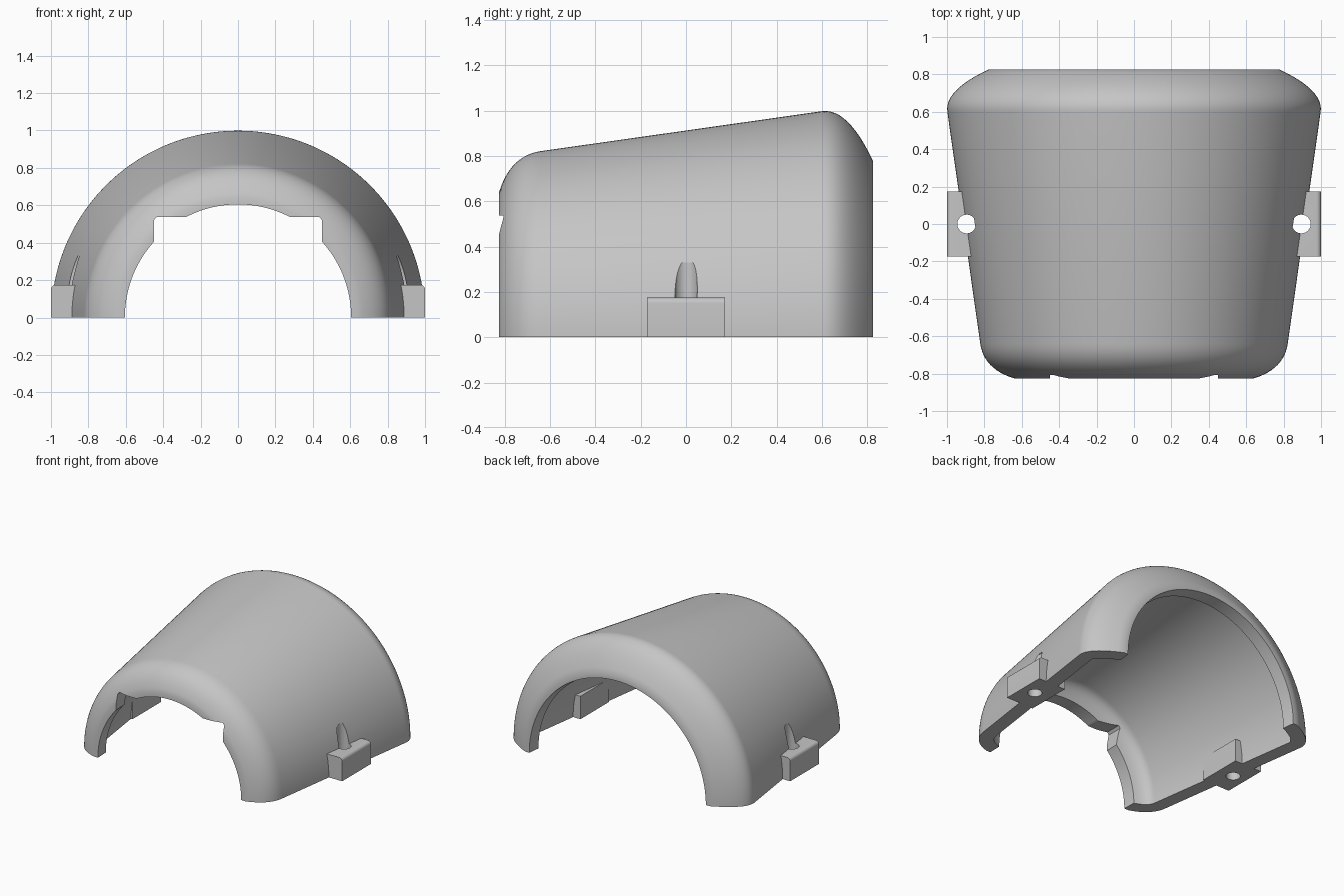
import bpy, bmesh, math
from mathutils import Vector

cube = bpy.data.objects.get("Cube")
if cube:
    bpy.data.objects.remove(cube, do_unlink=True)

grey = bpy.data.materials.new("plain grey")
grey.use_nodes = True
COLOUR = (0.56, 0.56, 0.56, 1)
grey.diffuse_color = COLOUR
grey.node_tree.nodes["Principled BSDF"].inputs["Base Color"].default_value = COLOUR


def finish(bm, name):
    bmesh.ops.recalc_face_normals(bm, faces=bm.faces)
    mesh = bpy.data.meshes.new(name)
    bm.to_mesh(mesh)
    bm.free()
    mesh.materials.append(grey)
    obj = bpy.data.objects.new(name, mesh)
    bpy.context.collection.objects.link(obj)
    return obj


def prism(name, outline, y0, y1):
    """Extrude an (x, z) outline from y0 to y1."""
    bm = bmesh.new()
    face = bm.faces.new([bm.verts.new((x, y0, z)) for x, z in outline])
    out = bmesh.ops.extrude_face_region(bm, geom=[face])
    verts = [g for g in out["geom"] if isinstance(g, bmesh.types.BMVert)]
    bmesh.ops.translate(bm, verts=verts, vec=(0, y1 - y0, 0))
    return finish(bm, name)


def cut(obj, cutter):
    mod = obj.modifiers.new("cut", "BOOLEAN")
    mod.operation = "DIFFERENCE"
    mod.solver = "EXACT"
    mod.object = cutter
    bpy.context.view_layer.update()
    graph = bpy.context.evaluated_depsgraph_get()
    mesh = bpy.data.meshes.new_from_object(obj.evaluated_get(graph))
    obj.modifiers.clear()
    obj.data = mesh


def bezier(a, b, c, steps=12):
    a, b, c = Vector(a), Vector(b), Vector(c)
    return [a * (1 - t) ** 2 + b * 2 * t * (1 - t) + c * t * t
            for t in (i / steps for i in range(steps + 1))]


# Shell profile as (y, radius): rounded front lip, tapered wall, rounded back lip
WALL = 0.105
outer = bezier((-0.825, 0.642), (-0.775, 0.803), (-0.64, 0.822))
outer += bezier((0.6, 0.998), (0.715, 1.014), (0.825, 0.78))
inner = []
for i, p in enumerate(outer):
    along = (outer[min(i + 1, len(outer) - 1)] - outer[max(i - 1, 0)]).normalized()
    inner.append(p + Vector((along.y, -along.x)) * WALL)
inner = [Vector((-0.825, 0.605))] + inner + [Vector((0.825, 0.745))]
profile = outer + inner[::-1]

# Half-turn sweep of the profile
SEGMENTS = 96
bm = bmesh.new()
rings = []
for s in range(SEGMENTS + 1):
    a = math.pi * s / SEGMENTS
    rings.append([bm.verts.new((r * math.cos(a), y, r * math.sin(a))) for y, r in profile])
n = len(profile)
for r0, r1 in zip(rings, rings[1:]):
    for i in range(n):
        j = (i + 1) % n
        bm.faces.new((r0[i], r0[j], r1[j], r1[i]))
bm.faces.new(rings[0])
bm.faces.new(rings[-1][::-1])
shell = finish(bm, "shell")

# Square notch in the front lip
notch = prism("notch_cutter", [(-0.45, 0.2), (0.45, 0.2), (0.45, 0.52), (0.435, 0.537),
                               (-0.435, 0.537), (-0.45, 0.52)], -1, -0.6)
cut(shell, notch)
cutters = [notch]
parts = [shell]

# Side tabs with a rounded top edge and vertical screw holes that groove the shell
ROUND = 0.025
TOP = 0.175
tab_outline = [(0.77, 0), (1, 0)]
for k in range(6):
    a = math.pi / 2 * k / 5
    tab_outline.append((1 - ROUND + ROUND * math.cos(a), TOP - ROUND + ROUND * math.sin(a)))
tab_outline.append((0.77, TOP))

for side, label in ((1, "left"), (-1, "right")):
    tab = prism(label + "_tab", [(x * side, z) for x, z in tab_outline], -0.173, 0.173)
    bm = bmesh.new()
    bmesh.ops.create_cone(bm, cap_ends=True, segments=40, radius1=0.05, radius2=0.05, depth=0.53)
    bmesh.ops.translate(bm, verts=bm.verts, vec=(0.895 * side, 0, 0.065))
    hole = finish(bm, label + "_hole_cutter")
    cut(shell, hole)
    cut(tab, hole)
    cutters.append(hole)
    parts.append(tab)

for c in cutters:
    bpy.data.objects.remove(c, do_unlink=True)

bpy.ops.object.select_all(action="DESELECT")
for p in parts:
    p.select_set(True)
bpy.context.view_layer.objects.active = shell
bpy.ops.object.shade_smooth_by_angle(angle=math.radians(30))
